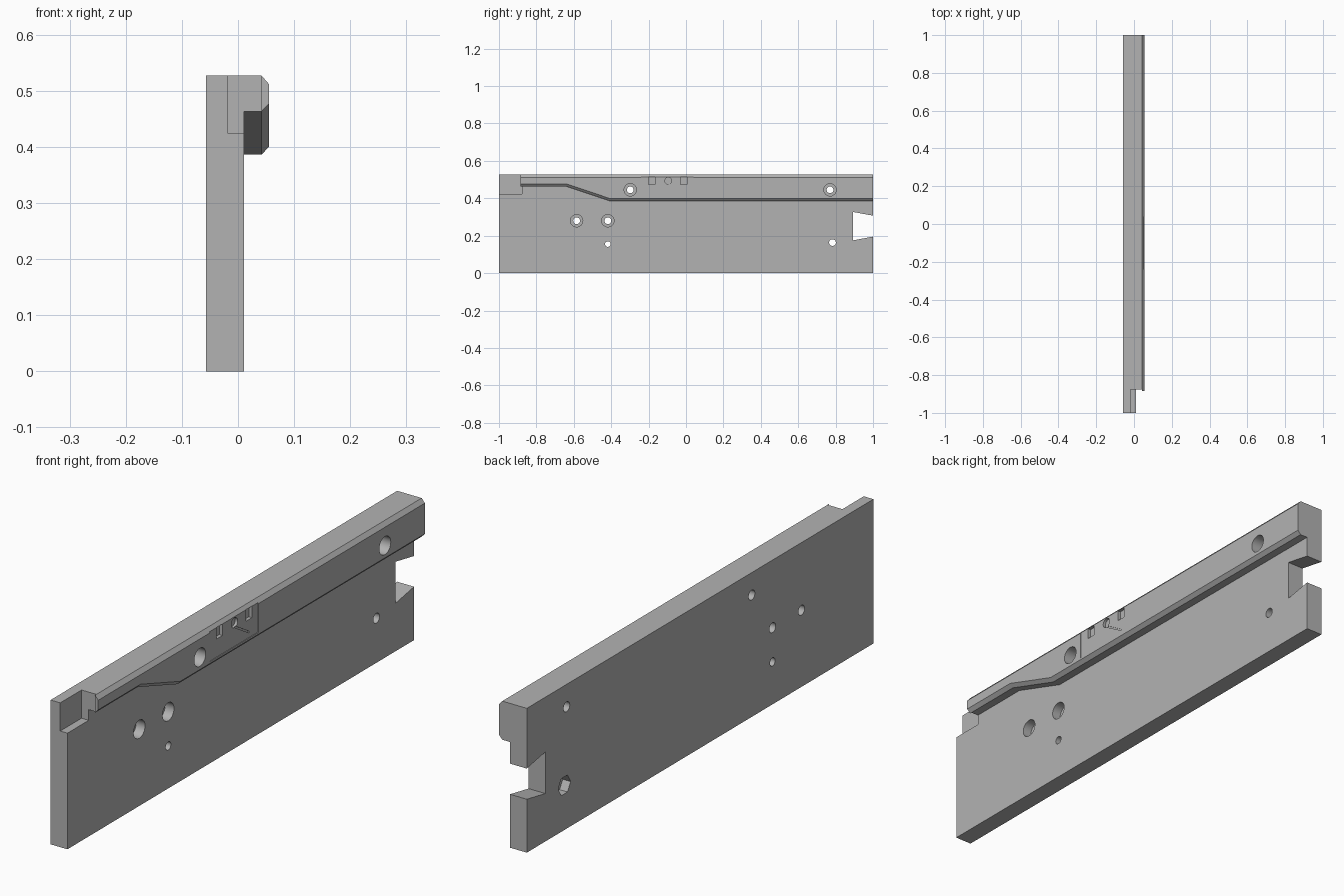
import bpy
import bmesh
from math import cos, sin, pi

cube = bpy.data.objects.get("Cube")
if cube:
    bpy.data.objects.remove(cube, do_unlink=True)

grey = bpy.data.materials.new("plain grey")
grey.use_nodes = True
colour = (0.45, 0.45, 0.45, 1)
grey.diffuse_color = colour
grey.node_tree.nodes["Principled BSDF"].inputs["Base Color"].default_value = colour

BACK, FACE, OUTER = -0.057, 0.011, 0.055
TOP = 0.527


def loft(name, slices):
    """Solid through matching (y, z) outlines, each placed at its own x."""
    bm = bmesh.new()
    rings = [[bm.verts.new((x, y, z)) for y, z in outline] for x, outline in slices]
    count = len(rings[0])
    for low, high in zip(rings, rings[1:]):
        for i in range(count):
            j = (i + 1) % count
            bm.faces.new((low[i], low[j], high[j], high[i]))
    bm.faces.new(rings[0][::-1])
    bm.faces.new(rings[-1])
    bmesh.ops.recalc_face_normals(bm, faces=bm.faces[:])
    mesh = bpy.data.meshes.new(name)
    bm.to_mesh(mesh)
    bm.free()
    mesh.materials.append(grey)
    obj = bpy.data.objects.new(name, mesh)
    bpy.context.collection.objects.link(obj)
    return obj


def prism(name, outline, x0, x1):
    return loft(name, [(x0, outline), (x1, outline)])


def disc(y, z, r, sides=32):
    return [(y + r * cos(2 * pi * i / sides), z + r * sin(2 * pi * i / sides))
            for i in range(sides)]


def rect(y0, y1, z0, z1):
    return [(y0, z0), (y1, z0), (y1, z1), (y0, z1)]


def cut(target, outline, x0, x1):
    cutter = prism("cutter", outline, x0, x1)
    cutter.hide_render = True
    mod = target.modifiers.new("cut", "BOOLEAN")
    mod.operation = "DIFFERENCE"
    mod.solver = "EXACT"
    mod.object = cutter
    bpy.ops.object.select_all(action="DESELECT")
    bpy.context.view_layer.objects.active = target
    target.select_set(True)
    bpy.ops.object.modifier_apply(modifier=mod.name)
    bpy.data.objects.remove(cutter, do_unlink=True)


# Main plate with a dovetail notch in its rear edge
plate = prism("main_plate", [
    (-1, 0), (1, 0), (1, 0.195), (0.893, 0.175),
    (0.893, 0.327), (1, 0.307), (1, TOP), (-1, TOP)], BACK, FACE)

# Stepped front corner
cut(plate, rect(-1.1, -0.877, 0.424, 0.6), -0.018, 0.1)


# Rail along the top, chamfered above and below, with a thin lip at the front
def rail_outline(front, lift, drop):
    return [(front, 0.463 + lift), (-0.64, 0.463 + lift), (-0.41, 0.386 + lift),
            (1, 0.386 + lift), (1, TOP - drop), (front, TOP - drop)]


rail = loft("top_rail", [
    (FACE, rail_outline(-0.877, 0, 0)),
    (0.042, rail_outline(-0.877, 0, 0)),
    (0.042, rail_outline(-0.885, 0, 0)),
    (OUTER, rail_outline(-0.885, 0.014, 0.015))])

# Counterbored screw holes through the rail
for y in (-0.298, 0.77):
    cut(plate, disc(y, 0.445, 0.018), -0.1, 0.1)
    cut(plate, disc(y, 0.445, 0.033), -0.01, 0.1)
    cut(rail, disc(y, 0.445, 0.033), -0.1, 0.1)

# Counterbored screw holes in the plate
for y in (-0.585, -0.418):
    cut(plate, disc(y, 0.28, 0.018), -0.1, 0.1)
    cut(plate, disc(y, 0.28, 0.033), -0.025, 0.1)

# Plain pin holes, the rear one with a hexagonal pocket behind
cut(plate, disc(-0.418, 0.155, 0.015), -0.1, 0.1)
cut(plate, disc(0.783, 0.163, 0.018), -0.1, 0.1)
cut(plate, disc(0.783, 0.163, 0.036, 6), -0.1, -0.025)

# Shallow panel on the rail with two slots, a round pocket and a slanted groove
cut(rail, rect(-0.24, 0.04, 0.407, 0.519), 0.0525, 0.1)
for y in (-0.2, -0.03):
    cut(rail, rect(y, y + 0.035, 0.473, 0.515), 0.04, 0.1)
cut(rail, disc(-0.095, 0.493, 0.018), 0.042, 0.1)
cut(rail, [(-0.1, 0.478), (-0.012, 0.424), (-0.01, 0.429), (-0.096, 0.482)], 0.049, 0.1)

# Smooth hole walls, sharp edges
bpy.ops.object.select_all(action="DESELECT")
for part in (plate, rail):
    part.select_set(True)
bpy.context.view_layer.objects.active = plate
bpy.ops.object.shade_smooth_by_angle(angle=pi / 9)
